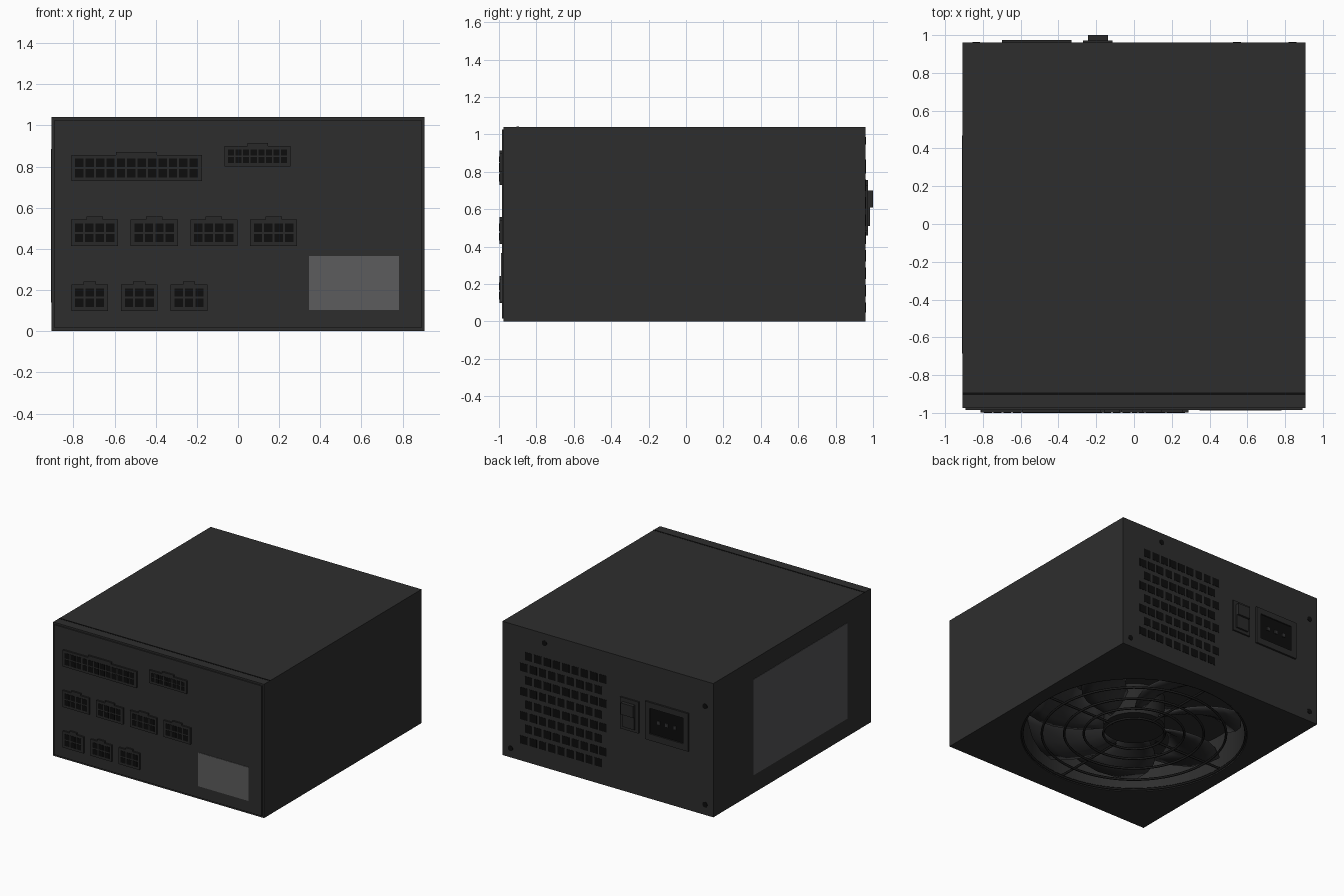
import bpy, bmesh, math
from mathutils import Matrix, Vector

if "Cube" in bpy.data.objects:
    bpy.data.objects.remove(bpy.data.objects["Cube"])


def material(name, r, g, b):
    m = bpy.data.materials.new(name)
    m.diffuse_color = (r, g, b, 1)
    m.use_nodes = True
    m.node_tree.nodes["Principled BSDF"].inputs["Base Color"].default_value = m.diffuse_color
    return m


CASE = material("charcoal case", .027, .027, .027)
PLASTIC = material("dark plastic", .022, .022, .022)
BLACK = material("black holes", .004, .004, .004)
WIRE = material("black wire", .012, .012, .012)
BLADE = material("fan grey", .032, .032, .033)
FRONT_LABEL = material("grey label", .107, .107, .11)
SIDE_LABEL = material("dark grey label", .09, .09, .095)


def finish(name, bm, mat, smooth=False):
    bmesh.ops.recalc_face_normals(bm, faces=bm.faces)
    me = bpy.data.meshes.new(name)
    bm.to_mesh(me)
    bm.free()
    me.materials.append(mat)
    ob = bpy.data.objects.new(name, me)
    bpy.context.collection.objects.link(ob)
    if smooth:
        bpy.ops.object.select_all(action='DESELECT')
        ob.select_set(True)
        bpy.context.view_layer.objects.active = ob
        bpy.ops.object.shade_smooth_by_angle(angle=math.radians(40))
    return ob


def boxes(name, items, mat):
    """One object from boxes given as (x0, x1, y0, y1, z0, z1)."""
    bm = bmesh.new()
    for x0, x1, y0, y1, z0, z1 in items:
        mx = Matrix.Translation(((x0 + x1) / 2, (y0 + y1) / 2, (z0 + z1) / 2))
        mx = mx @ Matrix.Diagonal((x1 - x0, y1 - y0, z1 - z0, 1))
        bmesh.ops.create_cube(bm, size=1, matrix=mx)
    return finish(name, bm, mat)


def cylinder(name, loc, r, depth, mat, seg=64, axis='Z'):
    bm = bmesh.new()
    mx = Matrix.Translation(loc)
    if axis == 'Y':
        mx = mx @ Matrix.Rotation(math.pi / 2, 4, 'X')
    bmesh.ops.create_cone(bm, cap_ends=True, segments=seg, radius1=r, radius2=r,
                          depth=depth, matrix=mx)
    return finish(name, bm, mat, True)


# Case with a round fan well cut in the underside
W, H, YB, YF = .907, 1.04, .96, -.975
case = boxes("case", [(-W, W, YF, YB, 0, H)], CASE)
well = cylinder("fan_well_cutter", (0, 0, .1), .81, .4, CASE, 96)
cut = case.modifiers.new("fan well", 'BOOLEAN')
cut.operation = 'DIFFERENCE'
cut.solver = 'EXACT'
cut.object = well
well.hide_render = True
well.hide_set(True)

boxes("top_seam", [(-W, W, -.906, -.893, H - .004, H + .0015)], BLACK)
boxes("front_panel", [(-.893, .893, -.985, YF + .01, .015, 1.027)], CASE)
boxes("front_label", [(.346, .782, -.988, -.98, .104, .366)], FRONT_LABEL)
boxes("side_label", [(-W - .003, -W + .003, -.686, .469, .14, .885)], SIDE_LABEL)


# Front sockets: housing, latch tab and two rows of pin holes
def connector(name, cx, cz, cols, pitch, tab):
    w, h = cols * pitch / 2 + .0135, pitch + .0135
    boxes(name + "_housing", [
        (cx - w, cx + w, -.998, -.98, cz - h, cz + h),
        (cx - tab / 2, cx + tab / 2, -.998, -.98, cz + h, cz + h + .015)], PLASTIC)
    s = pitch * .4
    pins = []
    for i in range(cols):
        for j in (-.5, .5):
            x, z = cx + (i - (cols - 1) / 2) * pitch, cz + j * pitch
            pins.append((x - s, x + s, -1, -.995, z - s, z + s))
    boxes(name + "_pin_holes", pins, BLACK)


connector("wide_socket", -.493, .793, 12, .0506, .2)
connector("small_socket", .095, .85, 8, .0368, .1)
for i in range(4):
    connector(f"eight_pin_socket_{i + 1}", -.697 + .29 * i, .478, 4, .0506, .08)
for i in range(3):
    connector(f"six_pin_socket_{i + 1}", -.721 + .2415 * i, .163, 3, .0506, .06)

# Staggered vent holes on the back
vents = []
for row in range(8):
    for col in range(9):
        x = .722 - col * .08 - (0 if row % 2 else .04)
        z = .822 - row * .094
        vents.append((x - .031, x + .031, YB - .004, YB + .002, z - .031, z + .031))
boxes("vent_holes", vents, BLACK)

# Corner screws
for i, (x, z) in enumerate([(.546, .966), (.838, .07), (-.835, .844), (-.835, .08)]):
    cylinder(f"screw_{i + 1}", (x, YB, z), .021, .005, BLACK, 20, 'Y')

# Rocker switch
boxes("switch_plate", [(-.27, -.113, YB - .01, .972, .485, .73)], PLASTIC)
boxes("switch_rocker", [(-.243, -.138, .96, .985, .51, .61),
                        (-.243, -.138, .96, 1.0, .61, .70)], PLASTIC)

# Mains inlet: frame, dark recess and three prongs
boxes("inlet_frame", [(-.70, -.655, .95, .974, .46, .755), (-.37, -.33, .95, .974, .46, .755),
                      (-.655, -.37, .95, .974, .46, .51), (-.655, -.37, .95, .974, .71, .755)],
      PLASTIC)
boxes("inlet_recess", [(-.655, -.37, .955, .964, .51, .71)], BLACK)
boxes("inlet_prongs", [(x - .012, x + .012, .96, .971, .6, .625)
                       for x in (-.443, -.513, -.583)], BLADE)


# Fan guard: concentric wire rings and spokes
def wire(name, pts, cyclic):
    cu = bpy.data.curves.new(name, 'CURVE')
    cu.dimensions = '3D'
    cu.bevel_depth = .009
    cu.bevel_resolution = 1
    sp = cu.splines.new('POLY')
    sp.points.add(len(pts) - 1)
    for p, c in zip(sp.points, pts):
        p.co = (*c, 1)
    sp.use_cyclic_u = cyclic
    cu.materials.append(WIRE)
    bpy.context.collection.objects.link(bpy.data.objects.new(name, cu))


for k, r in enumerate((.8, .66, .5, .36, .22)):
    wire(f"guard_ring_{k + 1}", [(r * math.cos(a * math.tau / 72), r * math.sin(a * math.tau / 72), .012)
                                 for a in range(72)], True)
for k in range(4):
    d = Vector((math.cos(k * math.pi / 2), math.sin(k * math.pi / 2), 0))
    wire(f"guard_spoke_{k + 1}", [d * .2 + Vector((0, 0, .02)), d * .81 + Vector((0, 0, .02))], False)

# Fan hub and swept blades
cylinder("fan_hub", (0, 0, .18), .22, .24, PLASTIC)
bm = bmesh.new()
N, R, C = 7, 7, 5
for b in range(N):
    grid = []
    for i in range(R):
        t = i / (R - 1)
        r = .2 + .57 * t
        row = []
        for j in range(C):
            u = j / (C - 1)
            a = b * math.tau / N + .4 * t * t + u * (.62 + .12 * t)
            z = .09 + .15 * u - .04 * math.sin(u * math.pi)
            row.append(bm.verts.new((r * math.cos(a), r * math.sin(a), z)))
        grid.append(row)
    for i in range(R - 1):
        for j in range(C - 1):
            bm.faces.new((grid[i][j], grid[i][j + 1], grid[i + 1][j + 1], grid[i + 1][j]))
blades = finish("fan_blades", bm, BLADE, True)
blades.modifiers.new("thickness", 'SOLIDIFY').thickness = .012
